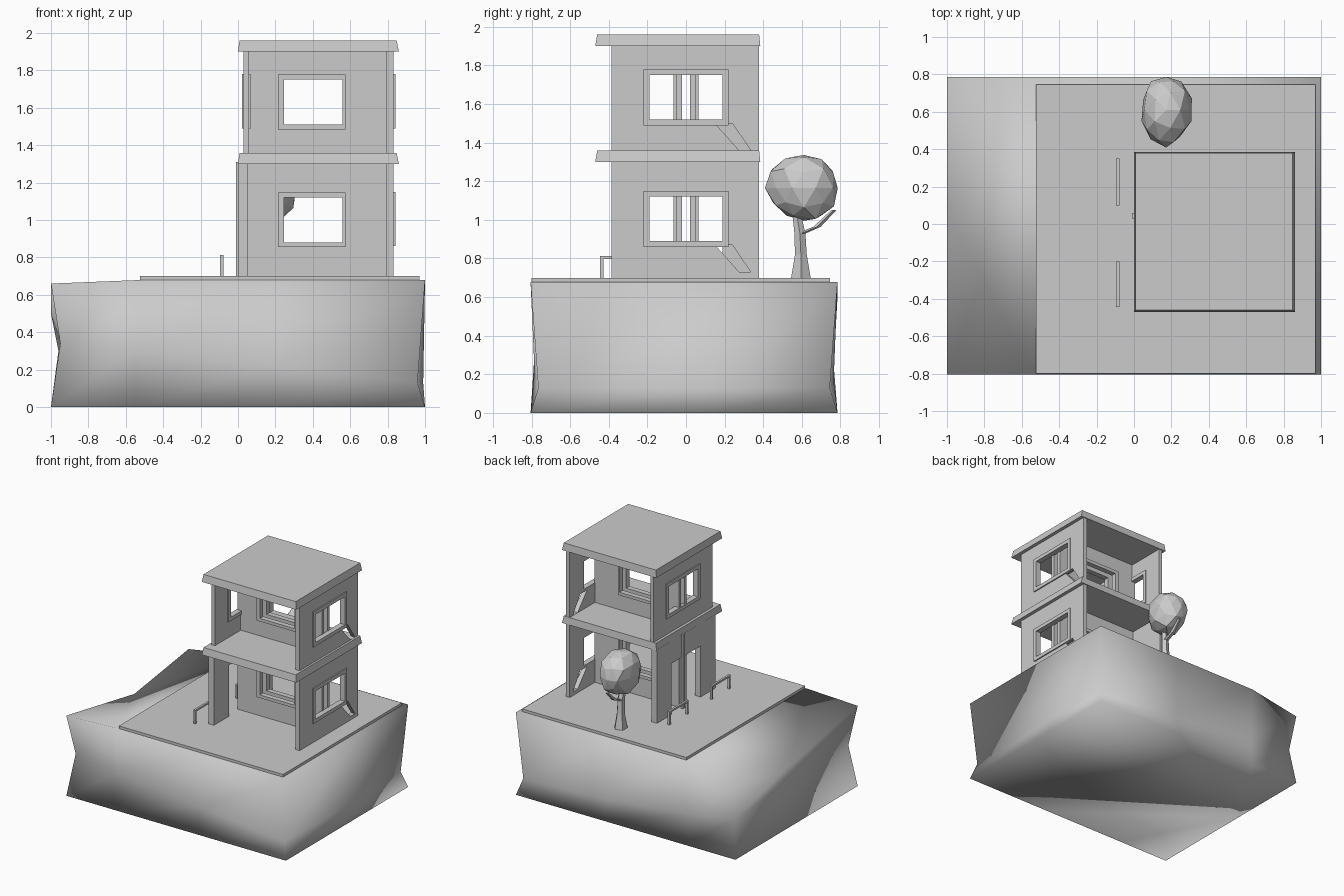
import bpy, bmesh, math, random
from mathutils import Vector

if "Cube" in bpy.data.objects:
    bpy.data.objects.remove(bpy.data.objects["Cube"])

random.seed(4)


def finish(name, bm, smooth=False):
    bmesh.ops.recalc_face_normals(bm, faces=bm.faces)
    me = bpy.data.meshes.new(name)
    bm.to_mesh(me)
    bm.free()
    for p in me.polygons:
        p.use_smooth = smooth
    ob = bpy.data.objects.new(name, me)
    bpy.context.collection.objects.link(ob)
    return ob


def box(name, x0, x1, y0, y1, z0, z1):
    bm = bmesh.new()
    bmesh.ops.create_cube(bm, size=1)
    for v in bm.verts:
        v.co = ((x0 + x1) / 2 + v.co.x * (x1 - x0),
                (y0 + y1) / 2 + v.co.y * (y1 - y0),
                (z0 + z1) / 2 + v.co.z * (z1 - z0))
    return finish(name, bm)


def rect(a0, a1, z0, z1):
    return [(a0, z0), (a1, z0), (a1, z1), (a0, z1)]


def panel(name, loops, axis, start, thick):
    """Flat panel with holes: first loop is the outline, the rest are openings."""
    bm = bmesh.new()
    edges = []
    for loop in loops:
        vs = [bm.verts.new((start, a, z) if axis == 'X' else (a, start, z)) for a, z in loop]
        edges += [bm.edges.new((vs[i], vs[i - 1])) for i in range(len(vs))]
    bmesh.ops.triangle_fill(bm, edges=edges, use_beauty=True)
    ext = bmesh.ops.extrude_face_region(bm, geom=bm.faces[:])
    d = Vector((thick, 0, 0)) if axis == 'X' else Vector((0, thick, 0))
    bmesh.ops.translate(bm, vec=d, verts=[g for g in ext['geom'] if isinstance(g, bmesh.types.BMVert)])
    return finish(name, bm)


def tube(name, path, sides=5):
    """Tapered faceted limb through (x, y, z, radius) points."""
    bm = bmesh.new()
    rings = [[bm.verts.new((x + r * math.cos(i * math.tau / sides),
                            y + r * math.sin(i * math.tau / sides), z)) for i in range(sides)]
             for x, y, z, r in path]
    for a, b in zip(rings, rings[1:]):
        for i in range(sides):
            j = (i + 1) % sides
            bm.faces.new((a[i], a[j], b[j], b[i]))
    bm.faces.new(rings[0][::-1])
    bm.faces.new(rings[-1])
    return finish(name, bm)


# Earth block: rounded-looking rock with an uneven crease and a sunken left edge
F, B = -0.805, 0.785
rim = [(-1, F), (-.55, F), (.2, F), (1, F), (1, .15), (1, B), (.2, B), (-.55, B), (-1, B), (-1, .08)]
crease = [.34, .3, .22, .13, .13, .13, .17, .25, .3, .33]
dent = [.05, .02, .02, .04, .01, .04, .02, .02, .04, .06]
top = [.66, .678, .678, .678, .678, .678, .678, .678, .6, .5]
bm = bmesh.new()
low = [bm.verts.new((x, y, 0)) for x, y in rim]
mid, high = [], []
for (x, y), z, d, t in zip(rim, crease, dent, top):
    ix = -d * x if abs(x) == 1 else 0
    iy = -d * (1 if y > 0 else -1) if y in (F, B) else 0
    mid.append(bm.verts.new((x + ix, y + iy, z)))
    high.append(bm.verts.new((x, y, t)))
for a, b in ((low, mid), (mid, high)):
    for i in range(10):
        j = (i + 1) % 10
        bm.faces.new((a[i], a[j], b[j], b[i]))
bm.faces.new(low[::-1])
bm.faces.new(high[1:8])
bm.faces.new((high[0], high[1], high[9]))
bm.faces.new((high[1], high[7], high[9]))
bm.faces.new((high[7], high[8], high[9]))
finish("earth_block", bm, smooth=True)

# Paved plate
box("paved_plate", -.525, .97, -.8, .745, .665, .70)

# Floor and roof slabs with slightly chipped corners
for name, z0, z1 in (("floor_slab", 1.30, 1.358), ("roof_slab", 1.90, 1.96)):
    slab = box(name, 0, .86, -.47, .385, z0, z1)
    for v in slab.data.vertices:
        if v.co.z > (z0 + z1) / 2:
            v.co.x += -.012 if v.co.x > .4 else .008
            v.co.y += .01 if v.co.y < 0 else -.006

for tag, z0, z1 in (("lower", .695, 1.305), ("upper", 1.35, 1.905)):
    s = .89 if tag == "lower" else 1.52      # window sill height
    h = s + .23
    win = rect(-.19, .19, s, h)
    slit = [(.15, s - .02), (.24, s - .02), (.335, s - .16), (.275, s - .16)]
    outer = rect(-.385, .377, z0, z1)

    # Right wall with window and slanted gap
    panel(f"{tag}_right_wall", [outer, win, slit], 'X', .795, .036)
    panel(f"{tag}_right_frame", [rect(-.22, .22, s - .03, h + .03), win], 'X', .815, .026)

    # Left wall: doorway below, window above
    if tag == "lower":
        doorway = [(-.385, z0), (-.19, z0), (-.19, h), (.19, h), (.19, z0),
                   (.377, z0), (.377, z1), (-.385, z1)]
        panel("lower_left_wall", [doorway], 'X', .0, .05)
    else:
        panel("upper_left_wall", [outer, win], 'X', .03, .03)
        panel("upper_left_frame", [rect(-.22, .22, s - .03, h + .03), win], 'X', .022, .046)

    # Hollow dividing wall made of two skins, each with a framed window
    hole = rect(.245, .56, s - .01, h)
    rim_rect = rect(.215, .575, s - .035, h + .028)
    for side, y, fy in (("front", -.05, -.065), ("back", .022, .04)):
        panel(f"{tag}_middle_{side}_skin", [rect(.03, .80, z0, z1), hole], 'Y', y, .028)
        panel(f"{tag}_middle_{side}_frame", [rim_rect, hole], 'Y', fy, .025)

# Door post
box("door_post", -.012, .006, .03, .058, .695, 1.31)

# Hand rails beside the doorway
for i, (y0, y1) in enumerate(((-.445, -.2), (.1, .35))):
    panel(f"hand_rail_{i}", [[(y0, .69), (y0 + .017, .69), (y0 + .017, .797), (y1 - .017, .797),
                              (y1 - .017, .69), (y1, .69), (y1, .812), (y0, .812)]], 'X', -.095, .017)

# Tree: trunk, side branch and faceted crown
tube("tree_trunk", [(.18, .595, .69, .055), (.18, .595, .82, .032),
                    (.18, .59, .93, .03), (.17, .57, 1.05, .022)])
tube("tree_branch", [(.18, .6, .93, .022), (.18, .68, .965, .02), (.18, .765, 1.05, .014)])
bm = bmesh.new()
bmesh.ops.create_icosphere(bm, subdivisions=2, radius=1)
for v in bm.verts:
    k = random.uniform(.88, 1.04)
    v.co = (.172 + v.co.x * k * .142, .61 + v.co.y * k * .197, 1.165 + v.co.z * k * .185)
finish("tree_crown", bm)
